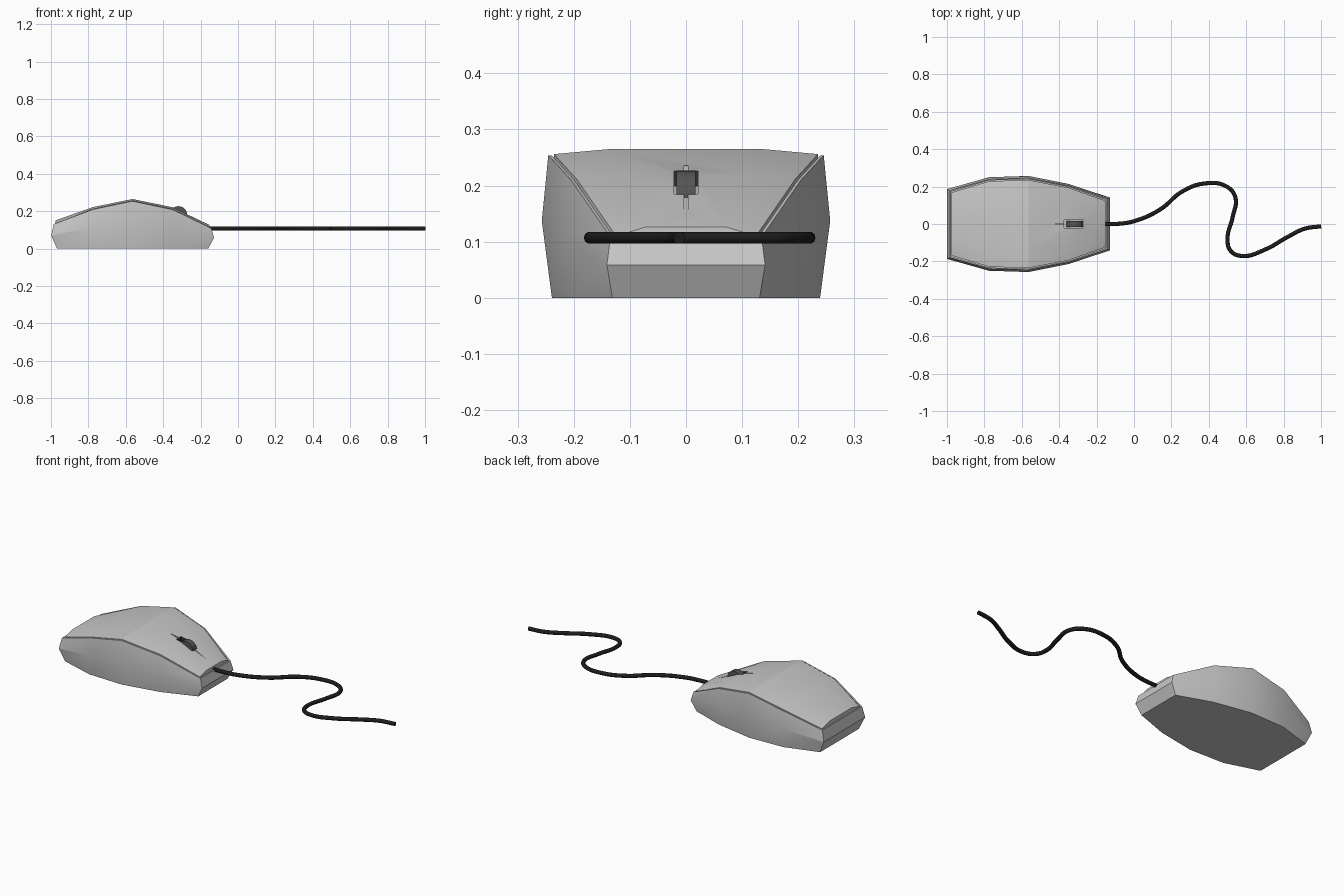
import bpy, bmesh, math

if "Cube" in bpy.data.objects:
    bpy.data.objects.remove(bpy.data.objects["Cube"])


def material(name, r, g, b):
    m = bpy.data.materials.new(name)
    m.diffuse_color = (r, g, b, 1)
    m.use_nodes = True
    m.node_tree.nodes["Principled BSDF"].inputs["Base Color"].default_value = m.diffuse_color
    return m


GREY = material("light grey plastic", 0.58, 0.58, 0.58)
DARK = material("dark slot", 0.03, 0.03, 0.03)
WHEEL = material("wheel rubber", 0.09, 0.09, 0.09)
BLACK = material("black cable", 0.012, 0.012, 0.012)

# Stations from rear to front: seam x, widest half width, seam height, crown
STATIONS = [(-0.985, 0.187, 0.131, 0.020),
            (-0.775, 0.250, 0.210, 0.012),
            (-0.565, 0.257, 0.254, 0.011),
            (-0.350, 0.214, 0.209, 0.012),
            (-0.142, 0.141, 0.108, 0.018)]
END_PUSH = (1, 0, 0, 0, -1)      # which way is inward at each station


def new_object(name, bm, mat):
    bmesh.ops.recalc_face_normals(bm, faces=bm.faces[:])
    me = bpy.data.meshes.new(name)
    bm.to_mesh(me)
    bm.free()
    me.materials.append(mat)
    ob = bpy.data.objects.new(name, me)
    bpy.context.collection.objects.link(ob)
    return ob


def activate(ob):
    bpy.ops.object.select_all(action='DESELECT')
    ob.select_set(True)
    bpy.context.view_layer.objects.active = ob


def smooth(ob, degrees):
    activate(ob)
    bpy.ops.object.shade_smooth_by_angle(angle=math.radians(degrees))


def loft(bm, rings, closed=True):
    """Bridge equally sized point rings; return the vertex rings."""
    vr = [[bm.verts.new(p) for p in r] for r in rings]
    n = len(rings[0])
    for a, b in zip(vr, vr[1:]):
        for i in range(n):
            j = (i + 1) % n
            bm.faces.new((a[i], a[j], b[j], b[i]))
    return vr


def top_z(x):
    """Height of the lid's centre line."""
    for (x0, _, z0, c0), (x1, _, z1, c1) in zip(STATIONS, STATIONS[1:]):
        if x <= x1:
            t = (x - x0) / (x1 - x0)
            return (z0 + c0) * (1 - t) + (z1 + c1) * t
    return STATIONS[-1][2] + STATIONS[-1][3]


# Lower shell: bottom, bulge, seam, then a groove under the lid
def shell_ring(width, height, push, inset=0.0, drop=0.0):
    right, left = [], []
    for (x, w, z, _), s in zip(STATIONS, END_PUSH):
        p = (x + s * push, w * width - inset, z * height - drop)
        right.append((p[0], -p[1], p[2]))
        left.append(p)
    return right + left[::-1]


bm = bmesh.new()
rings = loft(bm, [shell_ring(0.93, 0.0, 0.017),
                  shell_ring(1.0, 0.54, -0.014),
                  shell_ring(0.955, 1.0, 0.0),
                  shell_ring(0.955, 1.0, 0.006, 0.006),
                  shell_ring(0.955, 1.0, 0.006, 0.006, 0.015)])
for ring in (rings[0], rings[-1]):
    for i in range(4):
        bm.faces.new((ring[i], ring[i + 1], ring[8 - i], ring[9 - i]))
shell = new_object("lower_shell", bm, GREY)
smooth(shell, 20)

# Lid: crowned solid sitting inside the groove
bm = bmesh.new()
sections = []
for (x, w, z, c), s in zip(STATIONS, END_PUSH):
    e = w * 0.955 - 0.010
    xx = x + s * 0.010
    sections.append([(xx, -e, z - 0.06), (xx, -e, z + 0.002),
                     (xx, -e * 0.58, z + c), (xx, e * 0.58, z + c),
                     (xx, e, z + 0.002), (xx, e, z - 0.06)])
vr = loft(bm, sections)
bm.faces.new(vr[0])
bm.faces.new(vr[-1])
lid = new_object("lid", bm, GREY)


# Cutters that follow the lid slope
def cutter(name, xs, half, depth, mat):
    b = bmesh.new()
    secs = []
    for x in xs:
        z = top_z(x)
        secs.append([(x, -half, z - depth), (x, half, z - depth),
                     (x, half, z + 0.03), (x, -half, z + 0.03)])
    v = loft(b, secs)
    b.faces.new(v[0])
    b.faces.new(v[-1])
    ob = new_object(name, b, mat)
    ob.hide_render = True
    return ob


cutters = [cutter("button_split_cutter", (-0.42, -0.35, -0.12), 0.0035, 0.010, GREY),
           cutter("wheel_slot_cutter", (-0.374, -0.35, -0.274), 0.0215, 0.035, DARK)]
for c in cutters:
    mod = lid.modifiers.new(c.name, 'BOOLEAN')
    mod.operation = 'DIFFERENCE'
    mod.solver = 'EXACT'
    mod.material_mode = 'TRANSFER'
    mod.object = c
    activate(lid)
    bpy.ops.object.modifier_apply(modifier=mod.name)
for c in cutters:
    bpy.data.objects.remove(c)
smooth(lid, 20)

# Scroll wheel
bpy.ops.mesh.primitive_cylinder_add(vertices=20, radius=0.046, depth=0.034,
                                    location=(-0.318, 0, 0.181),
                                    rotation=(math.pi / 2, 0, 0))
wheel = bpy.context.object
wheel.name = "scroll_wheel"
wheel.data.materials.append(WHEEL)
smooth(wheel, 30)

# Cable
PATH = [(-0.16, 0.0), (-0.10, 0.0), (0.0, 0.015), (0.14, 0.078), (0.26, 0.175),
        (0.38, 0.217), (0.49, 0.203), (0.541, 0.145), (0.527, 0.035),
        (0.50, -0.08), (0.518, -0.145), (0.58, -0.171), (0.70, -0.137),
        (0.82, -0.070), (0.91, -0.026), (1.0, -0.012)]
cu = bpy.data.curves.new("cable", 'CURVE')
cu.dimensions = '3D'
cu.bevel_depth = 0.011
cu.bevel_resolution = 3
cu.use_fill_caps = True
sp = cu.splines.new('BEZIER')
sp.resolution_u = 8
sp.bezier_points.add(len(PATH) - 1)
for bp, (x, y) in zip(sp.bezier_points, PATH):
    bp.co = (x, y, 0.107)
    bp.handle_left_type = bp.handle_right_type = 'AUTO'
cu.materials.append(BLACK)
cable = bpy.data.objects.new("cable", cu)
bpy.context.collection.objects.link(cable)
